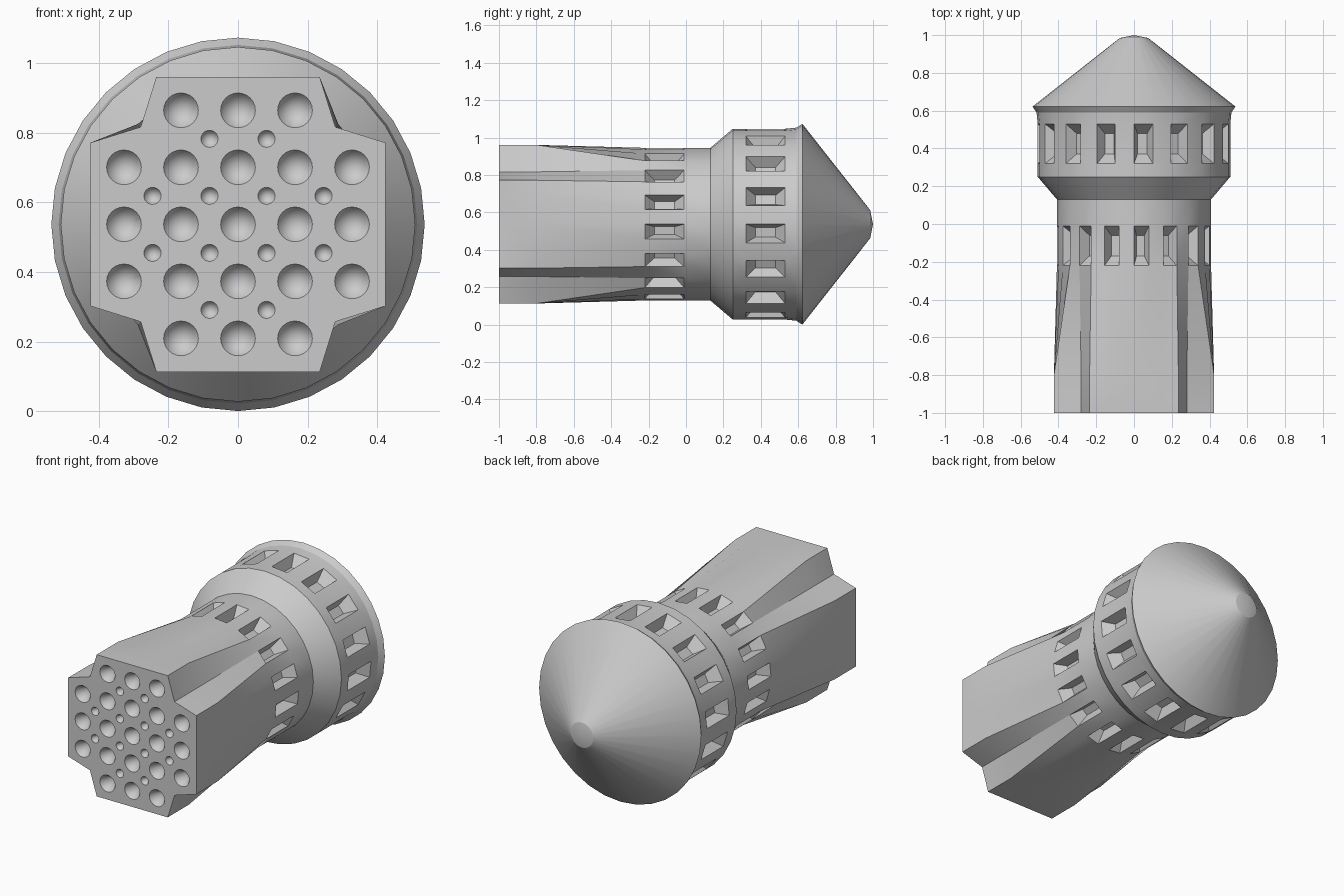
import bpy, bmesh
from math import sin, cos, pi, radians
from mathutils import Vector

if "Cube" in bpy.data.objects:
    bpy.data.objects.remove(bpy.data.objects["Cube"])

SIDES = 32
CZ = 0.537  # height of the long axis

grey = bpy.data.materials.new("plain grey")
grey.use_nodes = True
grey.diffuse_color = (0.6, 0.6, 0.6, 1)
grey.node_tree.nodes["Principled BSDF"].inputs["Base Color"].default_value = (0.6, 0.6, 0.6, 1)


def circle(r):
    return [(r * sin(2 * pi * k / SIDES), r * cos(2 * pi * k / SIDES)) for k in range(SIDES)]


def notched_square(half=0.424, flat=0.235, notch=0.28):
    """Square with notched corners, sampled to match the circle."""
    pts = []
    for k in range(SIDES):
        q, j = divmod(k + 3, 8)
        j -= 3
        u, v = (notch, notch) if j == 4 else (flat * j / 3, half)
        a = q * pi / 2
        pts.append((u * cos(a) + v * sin(a), v * cos(a) - u * sin(a)))
    return pts


def make_object(name, bm):
    mesh = bpy.data.meshes.new(name)
    bm.to_mesh(mesh)
    bm.free()
    mesh.materials.append(grey)
    ob = bpy.data.objects.new(name, mesh)
    bpy.context.collection.objects.link(ob)
    return ob


# Body: notched block, blending into a round neck, collar and pointed cap
sections = [(-1.0, notched_square()), (-0.8, notched_square())]
profile = [(-0.22, 0.408), (-0.01, 0.408), (0.13, 0.408), (0.25, 0.51), (0.32, 0.51),
           (0.53, 0.51), (0.59, 0.516), (0.622, 0.537), (0.985, 0.075)]
sections += [(y, circle(r)) for y, r in profile]
bm = bmesh.new()
rings = [[bm.verts.new((x, y, z + CZ)) for x, z in pts] for y, pts in sections]
slots = []
for i, (a, b) in enumerate(zip(rings, rings[1:])):
    for k in range(SIDES):
        n = (k + 1) % SIDES
        f = bm.faces.new((a[k], a[n], b[n], b[k]))
        if i in (2, 6) and k % 2 == 0:
            slots.append(f)
bm.faces.new(rings[0])
tip = bm.verts.new((0, 1, CZ))
for k in range(SIDES):
    bm.faces.new((rings[-1][k], rings[-1][(k + 1) % SIDES], tip))
bmesh.ops.recalc_face_normals(bm, faces=bm.faces)

# Tapered slots around the neck and the collar
for f in bmesh.ops.extrude_discrete_faces(bm, faces=slots)["faces"]:
    centre, push = f.calc_center_median(), f.normal * -0.06
    for v in f.verts:
        v.co = centre + (v.co - centre) * 0.52 + push
bmesh.ops.recalc_face_normals(bm, faces=bm.faces)
body = make_object("body", bm)

# Conical holes in the front face
STEP = 0.164
holes = [(i, j, 0.05) for i in range(-2, 3) for j in range(-2, 3) if abs(i * j) < 4]
half_steps = (-1.5, -0.5, 0.5, 1.5)
holes += [(i, j, 0.027) for i in half_steps for j in half_steps if abs(i * j) < 2]
cut = bmesh.new()
for i, j, r in holes:
    out = 0.01
    rim = [cut.verts.new((i * STEP + r * 1.125 * cos(2 * pi * k / 24), -1 - out,
                          CZ + j * STEP + r * 1.125 * sin(2 * pi * k / 24))) for k in range(24)]
    apex = cut.verts.new((i * STEP, -1 + 8 * out * r / 0.05, CZ + j * STEP))
    cut.faces.new(rim)
    for k in range(24):
        cut.faces.new((rim[k], rim[(k + 1) % 24], apex))
bmesh.ops.recalc_face_normals(cut, faces=cut.faces)
cutter = make_object("hole_cutter", cut)
cutter.hide_render = True

mod = body.modifiers.new("holes", 'BOOLEAN')
mod.object = cutter
mod.operation = 'DIFFERENCE'
mod.solver = 'EXACT'
bpy.ops.object.select_all(action='DESELECT')
body.select_set(True)
bpy.context.view_layer.objects.active = body
bpy.ops.object.modifier_apply(modifier="holes")
bpy.data.objects.remove(cutter)
bpy.ops.object.shade_smooth_by_angle(angle=radians(25))
